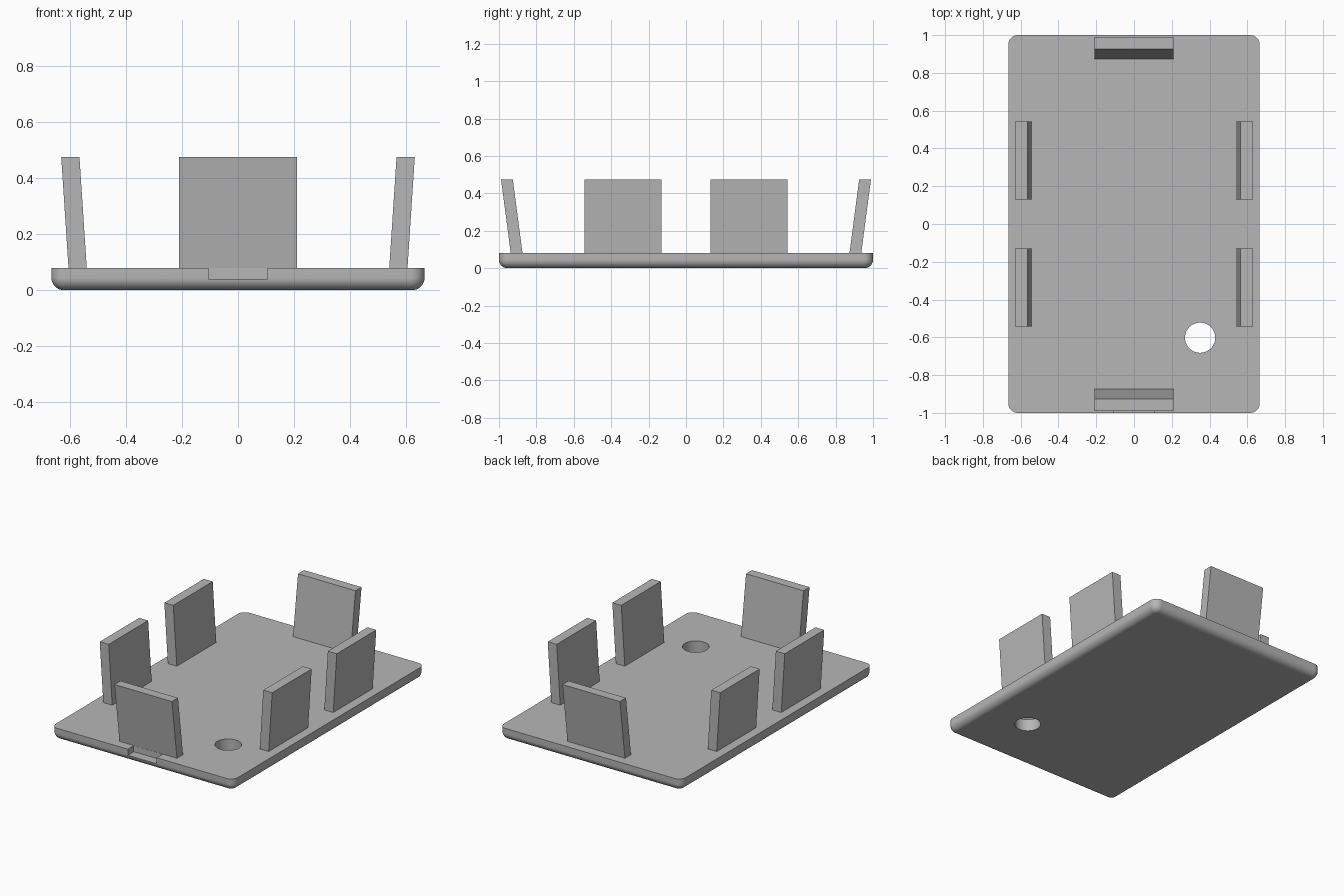
import bpy
import bmesh
import math
from mathutils import Vector

cube = bpy.data.objects.get("Cube")
if cube:
    bpy.data.objects.remove(cube, do_unlink=True)

# Plate and clip dimensions
HALF_X, HALF_Y, THICK = 0.665, 1.0, 0.08
CORNER, FILLET = 0.05, 0.045
CLIP_TOP = 0.475

grey = bpy.data.materials.new("light grey plastic")
grey.use_nodes = True
colour = (0.47, 0.47, 0.47, 1)
grey.diffuse_color = colour
grey.node_tree.nodes["Principled BSDF"].inputs["Base Color"].default_value = colour


def make_object(name, bm):
    bmesh.ops.recalc_face_normals(bm, faces=bm.faces)
    mesh = bpy.data.meshes.new(name)
    bm.to_mesh(mesh)
    bm.free()
    mesh.materials.append(grey)
    obj = bpy.data.objects.new(name, mesh)
    bpy.context.collection.objects.link(obj)
    return obj


def activate(obj):
    bpy.ops.object.select_all(action="DESELECT")
    obj.select_set(True)
    bpy.context.view_layer.objects.active = obj


def rounded_ring(bm, inset, z, steps=8):
    """Rounded rectangle outline, pulled in by inset."""
    ring = []
    for quarter, (sx, sy) in enumerate([(1, 1), (-1, 1), (-1, -1), (1, -1)]):
        centre = Vector((sx * (HALF_X - CORNER), sy * (HALF_Y - CORNER), z))
        for i in range(steps + 1):
            a = (quarter + i / steps) * math.pi / 2
            offset = Vector((math.cos(a), math.sin(a), 0)) * (CORNER - inset)
            ring.append(bm.verts.new(centre + offset))
    return ring


def base_plate():
    """Flat top, rounded lower edge."""
    bm = bmesh.new()
    rings = [rounded_ring(bm, 0, THICK)]
    steps = 8
    for i in range(steps + 1):
        a = i / steps * math.pi / 2
        rings.append(rounded_ring(bm, FILLET * (1 - math.cos(a)),
                                  FILLET * (1 - math.sin(a))))
    for upper, lower in zip(rings, rings[1:]):
        n = len(upper)
        for i in range(n):
            j = (i + 1) % n
            bm.faces.new((upper[i], lower[i], lower[j], upper[j]))
    bm.faces.new(rings[0])
    bm.faces.new(rings[-1])
    return make_object("base_plate", bm)


def cut(target, cutter):
    cutter.hide_render = True
    mod = target.modifiers.new("cut", "BOOLEAN")
    mod.operation = "DIFFERENCE"
    mod.solver = "EXACT"
    mod.object = cutter
    activate(target)
    bpy.ops.object.modifier_apply(modifier=mod.name)
    bpy.data.objects.remove(cutter, do_unlink=True)


def clip(name, outward, base, top, thick, centre, half_width):
    """Slanted tab leaning outward from the plate."""
    out = Vector(outward)
    side = Vector((-out.y, out.x, 0))
    profile = [(base, THICK), (base + thick, THICK),
               (top + thick, CLIP_TOP), (top, CLIP_TOP)]
    bm = bmesh.new()
    ends = [[bm.verts.new(out * r + side * (centre + s * half_width) + Vector((0, 0, z)))
             for r, z in profile] for s in (-1, 1)]
    for i in range(4):
        j = (i + 1) % 4
        bm.faces.new((ends[0][i], ends[0][j], ends[1][j], ends[1][i]))
    for end in ends:
        bm.faces.new(end)
    return make_object(name, bm)


plate = base_plate()

# Screw hole
bm = bmesh.new()
bmesh.ops.create_cone(bm, cap_ends=True, segments=48, radius1=0.08, radius2=0.08, depth=0.4)
bmesh.ops.translate(bm, verts=bm.verts, vec=(0.35, -0.602, 0))
cut(plate, make_object("hole_cutter", bm))

# Pry notch in the front edge
bm = bmesh.new()
bmesh.ops.create_cube(bm, size=1)
bmesh.ops.scale(bm, verts=bm.verts, vec=(0.21, 0.12, 0.1))
bmesh.ops.translate(bm, verts=bm.verts, vec=(0, -0.998, 0.09))
cut(plate, make_object("notch_cutter", bm))

activate(plate)
bpy.ops.object.shade_smooth_by_angle(angle=math.radians(30))
weighted = plate.modifiers.new("clean normals", "WEIGHTED_NORMAL")
weighted.keep_sharp = True

# End clips
for name, sy in (("front_clip", -1), ("back_clip", 1)):
    clip(name, (0, sy, 0), 0.874, 0.926, 0.063, 0, 0.21)

# Side clips, two on each long edge
for side_name, sx in (("left", 1), ("right", -1)):
    for end_name, sy in (("front", -1), ("back", 1)):
        clip(f"{side_name}_{end_name}_clip", (sx, 0, 0), 0.539, 0.565, 0.065,
             sx * sy * 0.337, 0.206)
